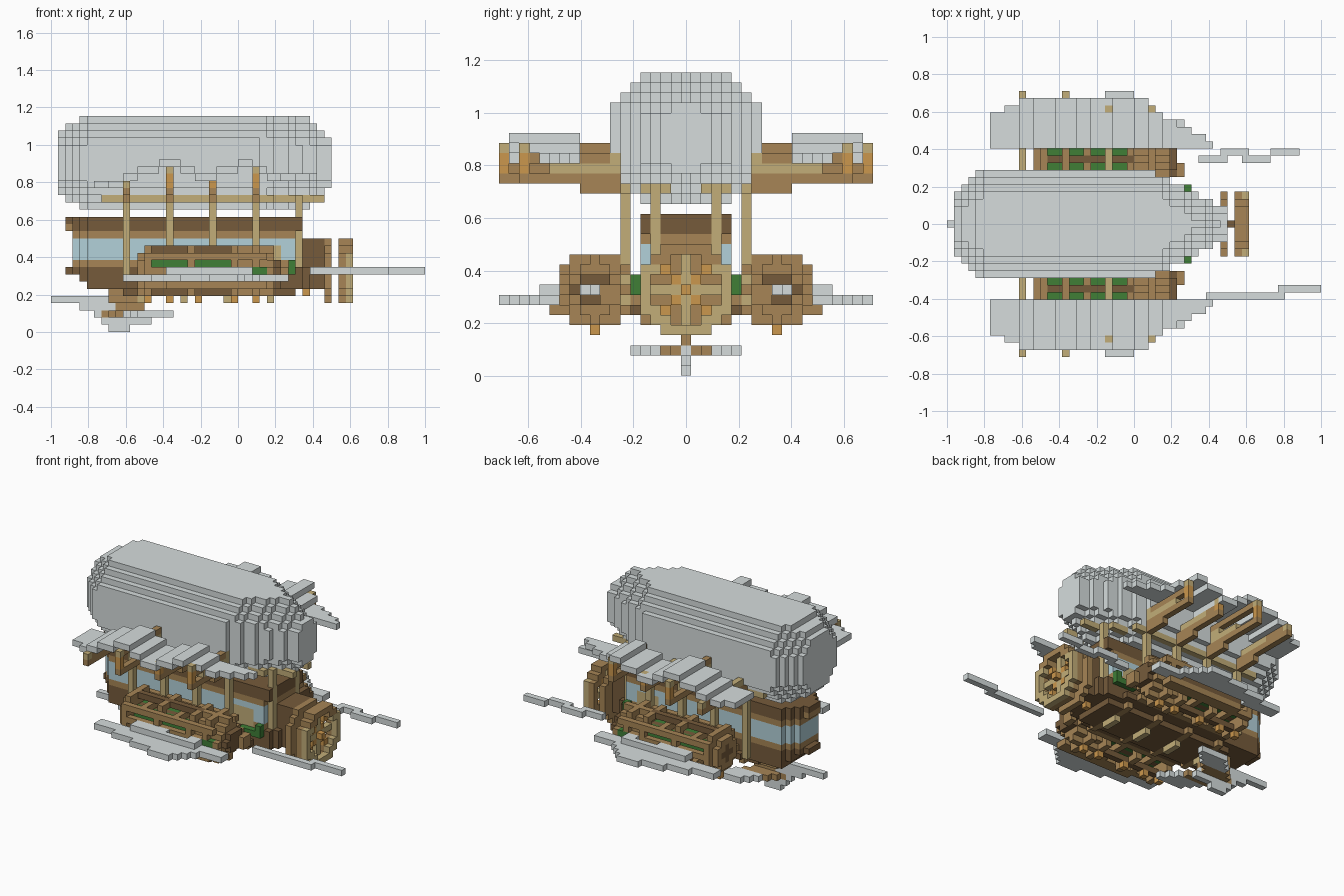
import bpy, bmesh
from mathutils import Vector

cube = bpy.data.objects.get("Cube")
if cube:
    bpy.data.objects.remove(cube, do_unlink=True)

U = 2 / 52            # size of one block
COLOURS = {
    "silver": (0.67, 0.72, 0.72), "dark_brown": (0.18, 0.105, 0.044),
    "brown": (0.385, 0.235, 0.092), "tan": (0.54, 0.42, 0.19),
    "pale_blue": (0.45, 0.64, 0.7), "green": (0.05, 0.21, 0.037),
    "orange": (0.6, 0.31, 0.075)}
mats = {}
for name, rgb in COLOURS.items():
    m = bpy.data.materials.new(name)
    m.use_nodes = True
    m.diffuse_color = (*rgb, 1)
    m.node_tree.nodes["Principled BSDF"].inputs["Base Color"].default_value = (*rgb, 1)
    mats[name] = m

grid = {}             # block position -> (part, colour)


def fill(part, colour, xs, ys, zs, rule=None, mirror=False):
    """Fill inclusive block ranges, optionally limited by a rule and mirrored in y."""
    for x in range(xs[0], xs[1] + 1):
        for y in range(ys[0], ys[1] + 1):
            for z in range(zs[0], zs[1] + 1):
                if rule is None or rule(x, y, z):
                    grid[x, y, z] = (part, colour)
                    if mirror:
                        grid[x, -y, z] = (part, colour)


# Gas bag: octagonal section, blunt nose and stepped pointed tail
def in_bag(x, y, z):
    a, b = abs(y), abs(z - 23)
    nose = x + 25
    tail = 12 - x
    wide = min(7, 4 + nose, 2 + tail // 2)
    tall = min(6, 4 + (nose + 1) // 2, 3 + tail)
    return a <= wide and b <= tall and a + b <= min(10, 6 + nose, 4 + tail * 2 // 3)


fill("gas_bag", "silver", (-25, 12), (-7, 7), (17, 29), in_bag)


# Cabin with rounded nose and narrowing stern, dark roof and keel, window band
def cabin_plan(half):
    return lambda x, y, z: abs(y) <= min(half, x + 25, 12 - x)


LAYERS = [(15, "dark_brown", -24, 8, 4), (14, "dark_brown", -23, 8, 4),
          (13, "brown", -23, 7, 4), (12, "pale_blue", -23, 7, 4),
          (11, "pale_blue", -23, 7, 4), (10, "pale_blue", -23, 7, 4),
          (9, "brown", -23, 7, 4), (8, "dark_brown", -24, 10, 4),
          (7, "dark_brown", -22, 10, 4), (6, "dark_brown", -21, 10, 4),
          (5, "dark_brown", -16, 7, 3)]
for z, colour, x0, x1, half in LAYERS:
    fill("cabin", colour, (x0, x1), (-half, half), (z, z), cabin_plan(half))
fill("cabin", "brown", (-24, -24), (-1, 1), (14, 14))
fill("cabin_planter", "green", (4, 7), (5, 5), (8, 8), mirror=True)
fill("cabin_planter", "green", (7, 7), (5, 5), (9, 9), mirror=True)
fill("cabin_door", "tan", (2, 5), (4, 4), (9, 11), mirror=True)
fill("cabin_rear", "brown", (8, 8), (-2, 2), (9, 13))

# Keel ribs and feet
for x in (-14, -8, -2, 4):
    fill("keel_rib", "brown", (x, x), (-4, 4), (5, 5))
    fill("keel_foot", "tan", (x, x), (-1, 1), (4, 4))

# Stern housing
fill("stern_housing", "dark_brown", (9, 11), (-2, 2), (6, 12))
fill("stern_foot", "orange", (9, 9), (0, 0), (5, 5))


# Stern propeller: thin rear disc, shaft and thick hoop with spokes
def hoop(x, y, z):
    a, b = abs(y), abs(z - 8)
    return a + b <= 6 and (max(a, b) == 4 or a + b >= 5)


def spokes(x, y, z):
    a, b = abs(y), abs(z - 8)
    return a + b <= 5 and (a == 0 or b == 0 or a == b)


fill("rear_disc", "brown", (12, 12), (-4, 4), (4, 12),
     lambda x, y, z: abs(y) + abs(z - 8) <= 6)
fill("propeller_shaft", "dark_brown", (13, 14), (0, 0), (8, 8))
fill("propeller_spokes", "tan", (14, 14), (-4, 4), (4, 12), spokes)
fill("propeller_spokes", "orange", (14, 14), (-2, 2), (6, 10),
     lambda x, y, z: abs(y) == abs(z - 8) > 0)
fill("propeller_hoop", "brown", (14, 14), (-4, 4), (4, 12), hoop)
fill("propeller_hoop", "tan", (15, 15), (-4, 4), (4, 10), hoop)
fill("propeller_hoop", "brown", (15, 15), (-4, 4), (11, 12), hoop)
fill("propeller_hub", "orange", (15, 15), (0, 0), (8, 8))


# Side engines: green core in a cage of ribs and rails
def disc(size):
    return lambda x, y, z: abs(y - 9) + abs(z - 8) <= size


def rib(x, y, z):
    a, b = abs(y - 9), abs(z - 8)
    return a + b <= 5 and (max(a, b) == 3 or a + b >= 4)


fill("engine_core", "green", (-12, -1), (8, 10), (7, 9), mirror=True)
fill("engine_core", "dark_brown", (-12, -1), (9, 9), (7, 9), mirror=True)
for x in (-13, -7, -1, 2):
    fill("engine_rib", "brown", (x, x), (6, 12), (5, 11), rib, True)
for x in (-10, -4):
    fill("engine_rib", "brown", (x, x), (7, 11), (10, 10), mirror=True)
    fill("engine_rib", "brown", (x, x), (7, 11), (6, 6), mirror=True)
for x in (-13, -10, -7, -4, -1, 2):
    fill("engine_strut", "brown", (x, x), (5, 6), (7, 7), mirror=True)
for y in (6, 12):
    for z in (6, 10):
        fill("engine_rail", "brown", (-13, 3), (y, y), (z, z), mirror=True)
fill("engine_rail", "brown", (-13, 0), (12, 12), (8, 8), mirror=True)
for z in (5, 11):
    fill("engine_rail", "dark_brown", (-12, 3), (9, 9), (z, z), mirror=True)
fill("engine_walkway", "dark_brown", (-14, 5), (5, 5), (6, 6), mirror=True)
fill("engine_nose", "brown", (-14, -13), (7, 11), (6, 10), disc(3), True)
fill("engine_nose", "dark_brown", (-14, -14), (8, 10), (7, 9), disc(1), True)
fill("engine_tail", "brown", (0, 4), (6, 12), (5, 11), disc(3), True)
fill("engine_tail", "dark_brown", (5, 5), (7, 11), (7, 9), disc(2), True)
fill("engine_tail", "brown", (6, 6), (7, 8), (7, 8), mirror=True)
fill("engine_vent", "green", (2, 3), (12, 12), (8, 8), mirror=True)
for x in (-13, -10, -6, -1, 2):
    fill("engine_foot", "orange", (x, x), (9, 9), (4, 4), mirror=True)
fill("fin_bracket", "dark_brown", (-10, 3), (13, 13), (7, 7), mirror=True)
fill("fin_bracket", "brown", (-10, 3), (13, 13), (6, 6), mirror=True)

# Lower side fins: stepped crescents outside the engines
for x in range(-16, 7):
    outer = max(14, min(18, 15 + (x + 16) // 4, 17 - x))
    inner = max(14 if x < -10 else 13, outer - 4)
    fill("lower_fin", "silver", (x, x), (inner, outer), (7, 8),
         lambda x, y, z: z == (7 if y > 14 or x < -10 or x > 1 else 8), True)

# Trailing booms
for part, runs in (("right_boom", ((10, 20, -10), (20, 25, -9))),
                   ("left_boom", ((9, 12, 9), (12, 15, 10), (15, 18, 9), (19, 22, 10)))):
    for x0, x1, y in runs:
        fill(part, "silver", (x0, x1), (y, y), (8, 8))

# Upper wings: undulating panels, tapering behind, on posts and open spars
PANELS = [(-20, -19, 20, 15), (-18, -17, 20, 16), (-16, -15, 21, 17),
          (-14, -12, 22, 17), (-11, -9, 23, 17), (-8, -7, 22, 17),
          (-6, -4, 21, 17), (-3, -1, 22, 17),
          (0, 1, 23, 17), (2, 3, 22, 15), (4, 5, 21, 14), (6, 7, 21, 13),
          (8, 9, 21, 12), (10, 10, 21, 11)]
for x0, x1, z, outer in PANELS:
    fill("upper_wing", "silver", (x0, x1), (11, outer), (z, z), mirror=True)
for x, top, tip, crest in ((-16, 20, 18, 20), (-10, 22, 18, 22), (-4, 20, 16, 21), (2, 21, 16, 22)):
    fill("wing_post", "tan", (x, x), (6, 6), (7, 18), mirror=True)
    fill("wing_post", "tan", (x, x), (7, 9), (20, top), mirror=True)
    fill("wing_spar", "brown", (x, x), (8, tip), (top, top), mirror=True)
    fill("wing_spar", "tan", (x, x), (8, 13), (20, 20), mirror=True)
    fill("wing_spar", "brown", (x, x), (10, tip), (19, 19), mirror=True)
    fill("wing_spar", "brown", (x, x), (7, 10), (18, 19), mirror=True)
    fill("wing_spar", "orange", (x, x), (tip, tip), (20, crest), mirror=True)
    fill("wing_spar", "tan", (x, x), (tip, tip), (crest, crest), mirror=True)
fill("bag_rail", "tan", (-19, 4), (6, 6), (18, 18), mirror=True)
fill("bag_rail", "tan", (5, 7), (4, 4), (18, 18), mirror=True)
fill("bag_rail", "tan", (9, 11), (2, 2), (18, 18), mirror=True)
fill("stern_post", "tan", (8, 8), (3, 3), (9, 18), mirror=True)

# Rudder and elevator below the nose
for z, x0, x1 in ((4, -26, -19), (3, -22, -18), (2, -20, -14), (1, -19, -13), (0, -18, -16)):
    fill("rudder", "silver", (x0, x1), (0, 0), (z, z))
fill("rudder_mount", "brown", (-17, -14), (0, 0), (3, 3))
fill("rudder_mount", "brown", (-18, -15), (-1, 1), (4, 5))
for y in range(6):
    fill("elevator", "silver" if y > 2 else "brown", (y - 19, y - 15), (y, y), (2, 2),
         mirror=True)

# Turn the blocks of each part into a mesh with only its outer faces
SIDES = [Vector(s) for s in ((1, 0, 0), (-1, 0, 0), (0, 1, 0), (0, -1, 0), (0, 0, 1), (0, 0, -1))]
for part in sorted({p for p, c in grid.values()}):
    cells = {pos: c for pos, (p, c) in grid.items() if p == part}
    used = sorted(set(cells.values()))
    bm = bmesh.new()
    for pos, colour in cells.items():
        centre = Vector(pos) + Vector((0.5, 0, 0.5))
        for n in SIDES:
            if tuple(int(v) for v in Vector(pos) + n) in grid:
                continue
            s = Vector((n.y, n.z, n.x)) * 0.5
            t = n.cross(s)
            mid = centre + n * 0.5
            verts = [bm.verts.new((mid + o) * U) for o in (-s - t, s - t, s + t, t - s)]
            bm.faces.new(verts).material_index = used.index(colour)
    bmesh.ops.remove_doubles(bm, verts=bm.verts, dist=U / 100)
    mesh = bpy.data.meshes.new(part)
    bm.to_mesh(mesh)
    bm.free()
    for colour in used:
        mesh.materials.append(mats[colour])
    bpy.context.collection.objects.link(bpy.data.objects.new(part, mesh))
